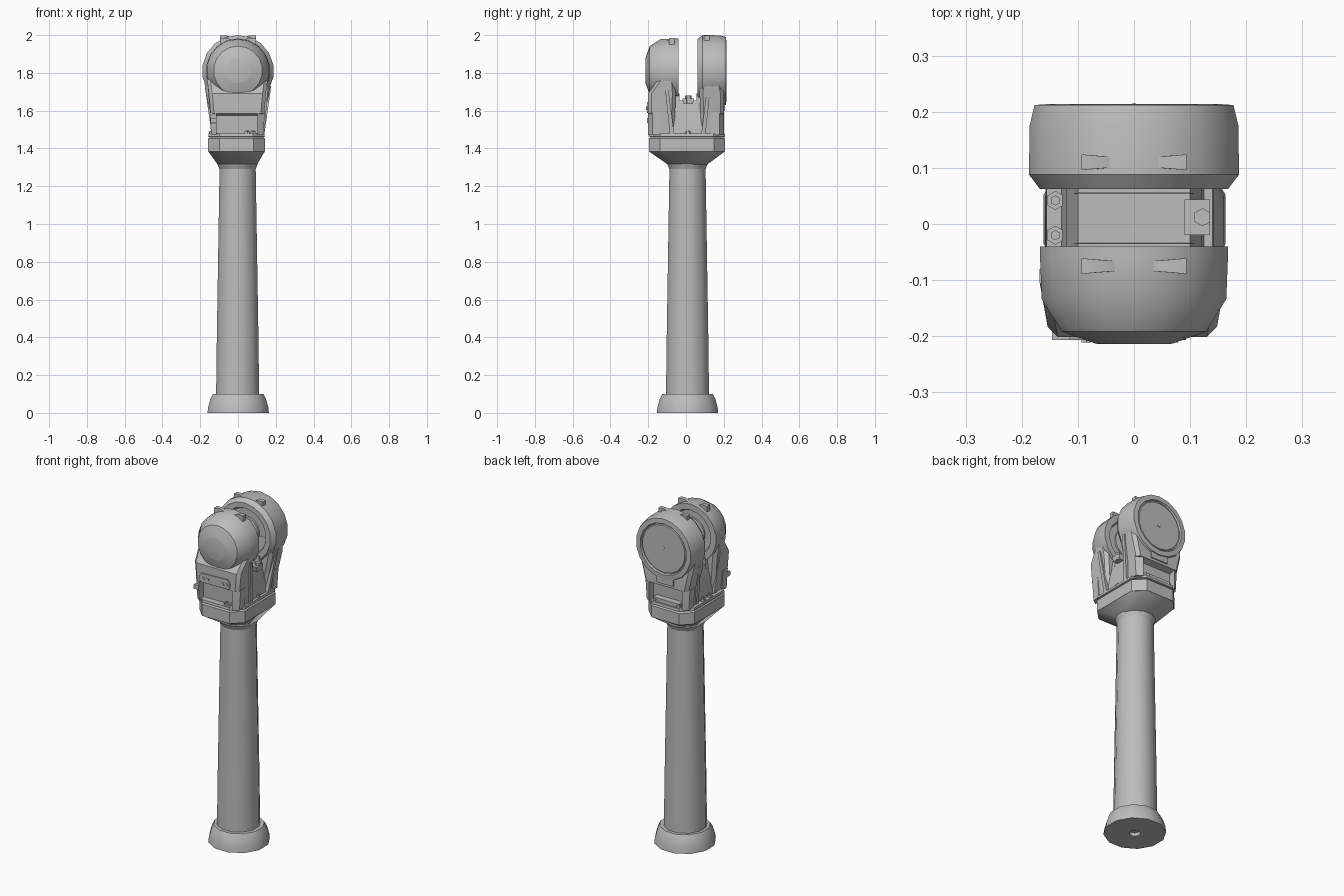
import bpy, bmesh, math
from math import sin, cos, pi, radians

if "Cube" in bpy.data.objects:
    bpy.data.objects.remove(bpy.data.objects["Cube"])

grey = bpy.data.materials.new("light grey metal")
grey.diffuse_color = (0.51, 0.51, 0.51, 1)
grey.use_nodes = True
grey.node_tree.nodes["Principled BSDF"].inputs["Base Color"].default_value = grey.diffuse_color


def finish(name, bm, angle=30):
    bmesh.ops.remove_doubles(bm, verts=bm.verts, dist=1e-5)
    bmesh.ops.recalc_face_normals(bm, faces=bm.faces)
    me = bpy.data.meshes.new(name)
    bm.to_mesh(me)
    bm.free()
    ob = bpy.data.objects.new(name, me)
    bpy.context.collection.objects.link(ob)
    me.materials.append(grey)
    bpy.ops.object.select_all(action='DESELECT')
    ob.select_set(True)
    bpy.context.view_layer.objects.active = ob
    bpy.ops.object.shade_smooth_by_angle(angle=radians(angle))
    return ob


def loft(name, rings, angle=30):
    """Skin a stack of equal-length rings and cap both ends."""
    bm = bmesh.new()
    vs = [[bm.verts.new(p) for p in r] for r in rings]
    n = len(vs[0])
    for a, b in zip(vs, vs[1:]):
        for i in range(n):
            j = (i + 1) % n
            bm.faces.new((a[i], a[j], b[j], b[i]))
    bm.faces.new(vs[0][::-1])
    bm.faces.new(vs[-1])
    return finish(name, bm, angle)


def hull(name, pts, angle=30):
    bm = bmesh.new()
    for p in pts:
        bm.verts.new(p)
    bmesh.ops.convex_hull(bm, input=bm.verts)
    bmesh.ops.dissolve_limit(bm, angle_limit=radians(1), verts=bm.verts, edges=bm.edges)
    return finish(name, bm, angle)


def disc_z(r, z, cx=0, cy=0, n=12):
    return [(cx + r * cos(2 * pi * (i + .5) / n), cy + r * sin(2 * pi * (i + .5) / n), z) for i in range(n)]


def disc_y(r, y, cz, n=18, cx=0):
    return [(cx + r * cos(2 * pi * (i + .5) / n), y, cz + r * sin(2 * pi * (i + .5) / n)) for i in range(n)]


def rect(x0, x1, y0, y1, z, c=0.0):
    if c == 0:
        return [(x0, y0, z), (x1, y0, z), (x1, y1, z), (x0, y1, z)]
    return [(x0 + c, y0, z), (x1 - c, y0, z), (x1, y0 + c, z), (x1, y1 - c, z),
            (x1 - c, y1, z), (x0 + c, y1, z), (x0, y1 - c, z), (x0, y0 + c, z)]


def box(name, x0, x1, y0, y1, z0, z1):
    return loft(name, [rect(x0, x1, y0, y1, z0), rect(x0, x1, y0, y1, z1)])


# Base foot and tapered shaft
loft("base_foot", [disc_z(r, z, .001, .008) for r, z in
                   ((.03, .02), (.03, 0), (.168, 0), (.165, .03), (.152, .075), (.138, .1), (.11, .1))])
loft("shaft", [disc_z(r, z, -.002, .008) for r, z in
               ((.118, .09), (.114, .4), (.099, 1.3), (.099, 1.34))])

# Flare from the shaft into the chamfered collar
hull("flare_root", disc_z(.099, 1.29, -.002, .008) + disc_z(.118, 1.335, -.004, .007))
hull("flare", disc_z(.108, 1.315, -.003, .008) + rect(-.158, .142, -.197, .207, 1.385, .06), 40)
loft("collar", [rect(-.158, .142, -.197, .207, 1.383, .06), rect(-.158, .142, -.197, .207, 1.452, .06),
                rect(-.15, .135, -.188, .198, 1.46, .058), rect(-.158, .142, -.197, .207, 1.463, .06),
                rect(-.156, .14, -.195, .205, 1.478, .06)], 20)

# Saddle between the two ears, with a raised lip on each edge
loft("saddle", [rect(-.13, .125, -.075, .095, 1.47), rect(-.12, .12, -.06, .08, 1.56),
                rect(-.1, .1, -.05, .07, 1.655)])
for s in (-1, 1):
    cy = .01 + s * .055
    loft("saddle_lip", [rect(-.11, .11, cy - .012, cy + .012, 1.6),
                        rect(-.1, .1, cy - .01, cy + .01, 1.69)])
hull("saddle_bracket", [(x, y, z) for x in (.09, .135) for y, z in
                        ((-.02, 1.665), (.044, 1.665), (-.012, 1.635), (.036, 1.635))])
loft("saddle_bracket_bolt", [disc_z(.016, z, .122, .012, 6) for z in (1.64, 1.68)])

# Ear drums: (radius, y) profiles around the joint axis
CZ = 1.812
loft("front_drum", [disc_y(r, y, CZ) for r, y in
                    ((.06, -.06), (.125, -.06), (.135, -.04), (.170, -.04), (.170, -.06), (.167, -.134),
                     (.130, -.192), (.07, -.213), (.0655, -.214))], 35)
loft("back_drum", [disc_y(r, y, CZ - .002) for r, y in
                   ((.06, .082), (.13, .082), (.14, .062), (.17, .062), (.19, .088), (.189, .175), (.18, .212),
                    (.152, .214), (.148, .203), (.143, .203), (.14, .209), (.135, .209))])
loft("back_hub", [disc_y(r, y, CZ, 8) for r, y in ((.012, .2), (.01, .212), (.002, .215))])
loft("front_inner_hub", [disc_y(r, y, CZ) for r, y in ((.085, -.08), (.085, -.05), (.07, -.047))])
loft("back_inner_hub", [disc_y(r, y, CZ) for r, y in ((.085, .1), (.085, .07), (.07, .067))])


def ear_neck(name, s, top_w, y_in, y_out, shoulder):
    """Tapering neck under a drum; s = -1 front, 1 back; y values are distances from y=0."""
    def ring(z, w, a, b):
        y0, y1 = sorted((s * a, s * b))
        return rect(-w - .003, w - .003, y0, y1, z, .018)
    loft(name + "_neck", [ring(1.47, .132, y_in + .01, y_out - .055),
                          ring(1.575, .141, y_in + .008, y_out - .05),
                          ring(1.585, .142, y_in + .008, y_out - .012),
                          ring(1.69, top_w - .017, y_in + .004, y_out - .012),
                          ring(1.8, top_w - .003, y_in + .012, y_out - shoulder)])
    for m in (-1, 1):
        # Cheeks beside the recess, with sloping outer edges
        x0, x1, x2 = (.108 * m - .006, .138 * m - .004, .146 * m - .004)
        a, b, c = s * (y_out - .08), s * (y_out - .012), s * (y_out - .035)
        hull(name + "_cheek", [(x, y, z) for x, z in ((x0, 1.47), (x1, 1.47), (x0, 1.59), (x2, 1.59))
                               for y in (a, c if abs(x) > .12 else b)])
        # Raised diagonal rib on each side
        r0, r1 = s * (y_in + .012), s * (y_in + .035)
        q0, q1 = s * (y_in + .045), s * (y_in + .062)
        xt = top_w - .008
        hull(name + "_rib", [(m * .12, r0, 1.47), (m * .139, r0, 1.47), (m * .12, r1, 1.47), (m * .139, r1, 1.47),
                             (m * .13, q0, 1.73), (m * xt, q0, 1.73), (m * .13, q1, 1.73), (m * xt, q1, 1.73)])
    # Small wedge tabs on top of the drum
    ty, zt = (.11, 1.997) if s > 0 else (-.075, 1.984)
    for m in (-1, 1):
        hull(name + "_top_tab", [(m * x, ty + d, z) for x, z, w in
                                 ((.094, zt - .035, .014), (.094, zt, .014), (.06, zt + .002, .011),
                                  (.02, zt - .015, .008), (.02, zt - .02, .008)) for d in (-w, w)])


ear_neck("front", -1, .168, .05, .213, .09)
ear_neck("back", 1, .184, .068, .212, .03)

# Front bracket plate with screw heads
hull("front_bracket", [(x, y, z) for x, z in ((-.115, 1.61), (-.098, 1.64), (.078, 1.645), (.093, 1.62),
                                             (.085, 1.59), (-.1, 1.587)) for y in (-.185, -.207)])
for x in (-.085, -.055, .045, .07):
    loft("bracket_screw", [disc_y(.01, y, 1.613, 6, x) for y in (-.2, -.211)])

# Back plates and a small lug on the left of the front recess
box("back_pad", -.09, .08, .15, .195, 1.478, 1.5)
box("back_lug", -.06, .05, .18, .207, 1.6, 1.64)
box("side_lug", -.146, -.115, -.207, -.18, 1.535, 1.56)

# Collar bolts
for x, y in ((-.14, .042), (-.14, -.02), (.05, -.175), (.08, -.172), (.118, .01), (-.08, .185), (.06, .185)):
    loft("collar_bolt", [disc_z(.017, z, x, y, 6) for z in (1.47, 1.49)])
    loft("collar_bolt_tip", [disc_z(.009, z, x, y, 6) for z in (1.486, 1.495)])
